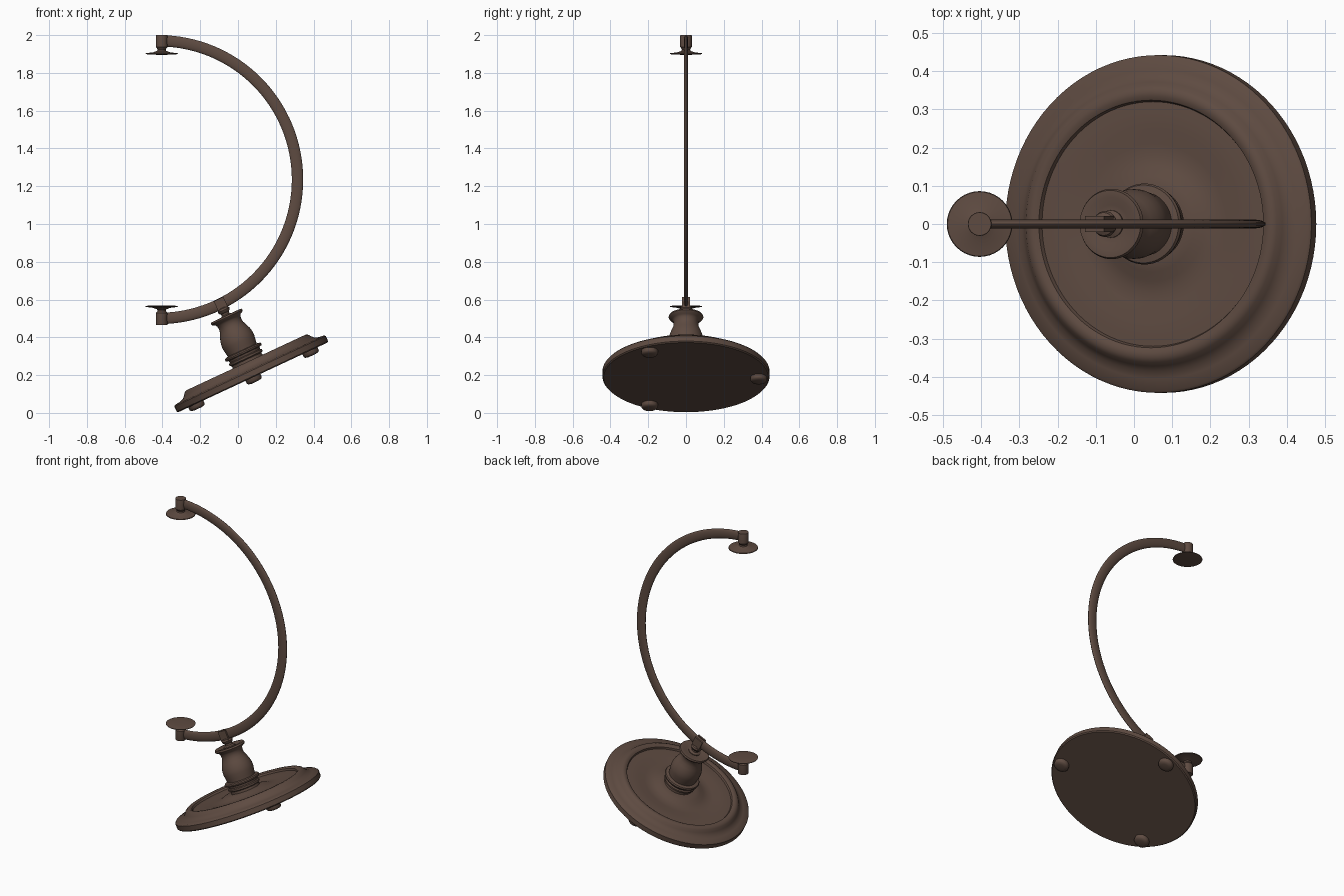
import bpy, bmesh, math
from mathutils import Matrix, Vector

if "Cube" in bpy.data.objects:
    bpy.data.objects.remove(bpy.data.objects["Cube"])

bronze = bpy.data.materials.new("dark_bronze")
bronze.diffuse_color = (0.112, 0.070, 0.053, 1)
bronze.use_nodes = True
bronze.node_tree.nodes["Principled BSDF"].inputs["Base Color"].default_value = bronze.diffuse_color

# Tilted frame shared by the base, vase, neck and feet
TILT = Matrix.Translation((0.079, 0, 0.188)) @ Matrix.Rotation(math.radians(-25), 4, 'Y')


def finish(bm, name, angle=40):
    bmesh.ops.recalc_face_normals(bm, faces=bm.faces)
    me = bpy.data.meshes.new(name)
    bm.to_mesh(me)
    bm.free()
    me.materials.append(bronze)
    ob = bpy.data.objects.new(name, me)
    bpy.context.collection.objects.link(ob)
    bpy.ops.object.select_all(action='DESELECT')
    ob.select_set(True)
    bpy.context.view_layer.objects.active = ob
    bpy.ops.object.shade_smooth_by_angle(angle=math.radians(angle))
    return ob


def skin(bm, rings):
    """Bridge closed vertex rings and cap both ends."""
    loops = [[bm.verts.new(p) for p in r] for r in rings]
    n = len(loops[0])
    for a, b in zip(loops, loops[1:]):
        for i in range(n):
            bm.faces.new((a[i], a[(i + 1) % n], b[(i + 1) % n], b[i]))
    bm.faces.new(loops[0])
    bm.faces.new(loops[-1])


def lathe(name, profile, matrix, n=48, angle=40):
    bm = bmesh.new()
    skin(bm, [[matrix @ Vector((r * math.cos(2 * math.pi * i / n),
                                r * math.sin(2 * math.pi * i / n), h))
               for i in range(n)] for r, h in profile])
    return finish(bm, name, angle)


# Round stepped base with a dished centre
lathe("base", [(.436, 0), (.442, .006), (.442, .036), (.436, .042), (.405, .046),
               (.385, .053), (.372, .066), (.362, .080), (.350, .087), (.335, .087),
               (.324, .081), (.320, .070), (.29, .071), (.25, .070), (.21, .065),
               (.18, .064), (.15, .070), (.125, .080), (.10, .086)], TILT, 96)

# Three button feet
for k in range(3):
    a = math.radians(90 + 120 * k)
    m = TILT @ Matrix.Translation((.385 * math.cos(a), .385 * math.sin(a), 0))
    lathe(f"foot_{k + 1}", [(.044, .005), (.044, -.016), (.038, -.024), (.022, -.028)], m, 24)

# Vase-shaped body with flanges at both ends
body = TILT @ Matrix.Translation((.01, 0, 0))
lathe("vase", [(.088, .07), (.086, .10), (.096, .106), (.096, .116), (.088, .121),
               (.090, .132), (.104, .136), (.106, .144), (.102, .151), (.084, .155),
               (.087, .175), (.091, .20), (.091, .22), (.086, .245), (.077, .268),
               (.068, .288), (.065, .305), (.067, .322), (.074, .333), (.088, .340),
               (.092, .347), (.088, .356), (.070, .357), (.050, .350), (.036, .350)], body)

# Neck and joint knob under the arm
lathe("neck", [(.036, .345), (.036, .355), (.022, .362), (.022, .372), (.030, .378),
               (.034, .388), (.030, .398), (.018, .404), (.018, .43)], body, 24)

# Clamp cheeks gripping the arm on both sides
for side, s in (("front", -1), ("back", 1)):
    bm = bmesh.new()
    bmesh.ops.create_cube(bm, size=1, matrix=body @ Matrix.Translation((0, .0155 * s, .422))
                          @ Matrix.Diagonal((.056, .010, .062, 1)))
    finish(bm, "clamp_" + side)
bm = bmesh.new()
bmesh.ops.create_cube(bm, size=1, matrix=body @ Matrix.Translation((0, 0, .400))
                      @ Matrix.Diagonal((.052, .034, .018, 1)))
finish(bm, "clamp_bridge")

# Curved arm: flattened oval tube swept through a half circle
N, S = 64, 20
rings = []
for j in range(N + 1):
    t = math.radians(-90 + 180 * j / N)
    ring = []
    for i in range(S):
        p = 2 * math.pi * i / S
        r = .735 + .030 * math.cos(p)
        ring.append((-.42 + r * math.cos(t), .0115 * math.sin(p), 1.235 + r * math.sin(t)))
    rings.append(ring)
bm = bmesh.new()
skin(bm, rings)
finish(bm, "arm")

# End fittings: post and shallow disc, mirrored top and bottom
fitting = [(.030, .465), (.031, .468), (.031, .528), (.026, .534), (.022, .540), (.024, .548),
           (.045, .556), (.084, .561), (.086, .565), (.070, .568), (.03, .569)]
for name, flip in (("lower_fitting", False), ("upper_fitting", True)):
    prof = [(r, 2.465 - h if flip else h) for r, h in fitting]
    lathe(name, prof, Matrix.Translation((-.404, 0, 0)), 40, 35)
